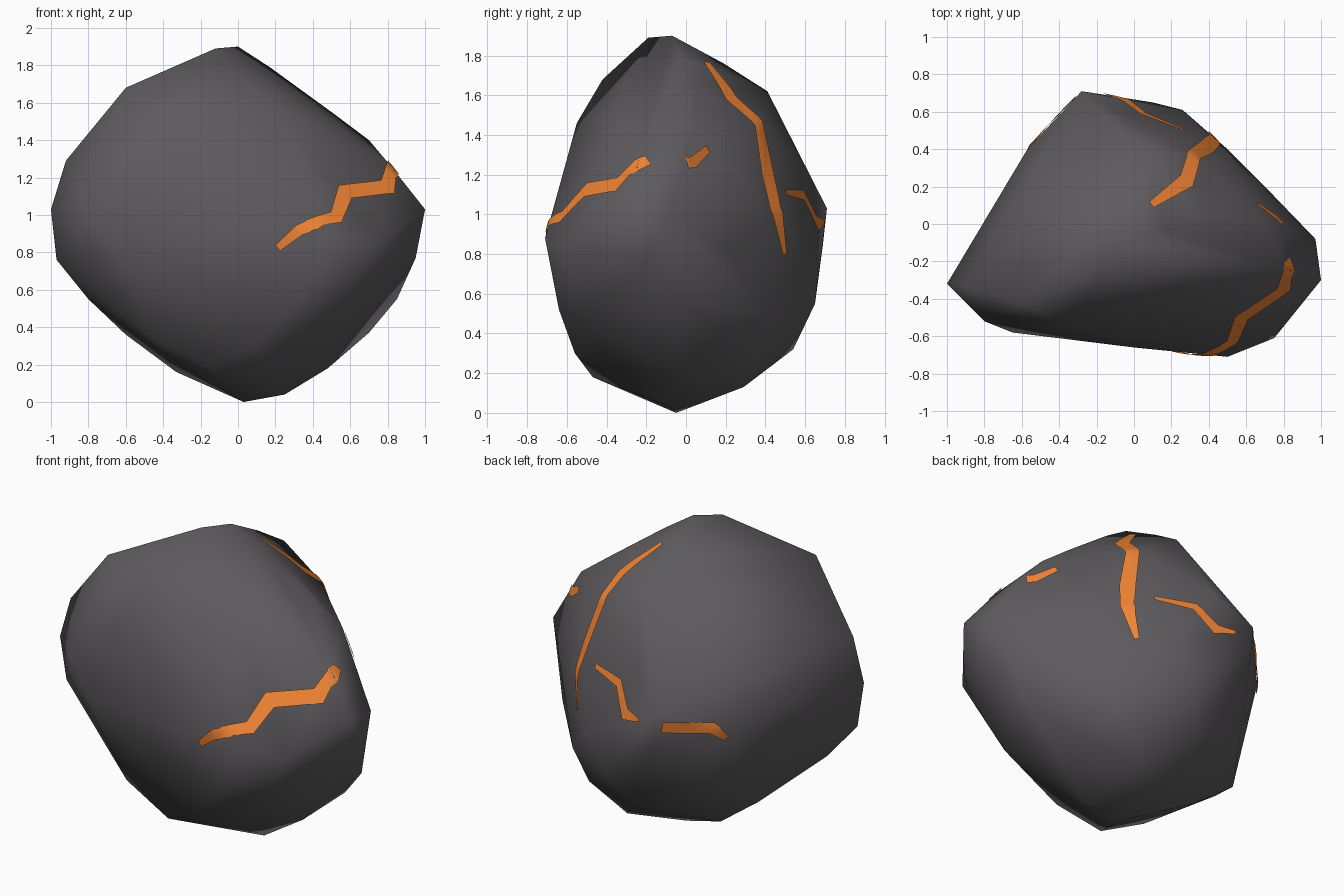
import bpy, bmesh
from mathutils import Vector
from mathutils.bvhtree import BVHTree

if "Cube" in bpy.data.objects:
    bpy.data.objects.remove(bpy.data.objects["Cube"])


def material(name, color):
    m = bpy.data.materials.new(name)
    m.diffuse_color = (*color, 1)
    m.use_nodes = True
    m.node_tree.nodes["Principled BSDF"].inputs["Base Color"].default_value = m.diffuse_color
    return m


def add_object(name, bm, mat):
    me = bpy.data.meshes.new(name)
    bm.to_mesh(me)
    me.materials.append(mat)
    for p in me.polygons:
        p.use_smooth = True
    ob = bpy.data.objects.new(name, me)
    bpy.context.collection.objects.link(ob)
    return ob


stone = material("dark_stone", (0.112, 0.105, 0.112))
ember = material("glowing_orange", (0.87, 0.23, 0.035))

# Boulder: convex hull of the main corners, from the peak down to the foot
corners = [
    (0, -.07, 1.9), (-.12, -.19, 1.89), (-.6, -.42, 1.68), (.17, -.03, 1.79),
    (.03, .41, 1.62), (.35, .04, 1.65), (.5, .02, 1.55), (.7, .03, 1.4),
    (0, .19, 1.76), (.25, -.38, 1.5),
    (.31, .37, 1.46), (-.36, -.55, 1.46), (-.92, -.33, 1.29), (-.1, .6, 1.22),
    (.81, -.24, 1.27), (-1, -.32, 1.03), (-.8, -.52, 1.0), (1, -.3, 1.03),
    (.97, -.08, 1.0), (.4, .48, 1.0), (-.28, .71, 1.03), (0, -.66, 1.0),
    (.5, -.71, .88), (.75, -.61, .85), (-.97, -.3, .76), (-.65, -.58, .85),
    (.26, .61, .75), (-.57, .4, .9), (.7, .2, .83), (-.28, .69, .85),
    (.95, -.2, .77), (.85, 0, .55), (.3, -.64, .52), (-.8, -.25, .55),
    (.1, .65, .55), (.5, .4, .5), (-.4, .45, .48), (.55, -.48, .45),
    (-.6, .15, .36), (.7, .05, .37), (-.45, -.45, .33), (.1, -.56, .3),
    (0, .54, .32), (.4, .38, .31), (-.15, -.47, .18), (.48, -.05, .18),
    (-.33, .13, .16), (.2, .29, .13), (.25, -.1, .04), (.03, -.05, 0),
]
bm = bmesh.new()
for c in corners:
    bm.verts.new(c)
hull = bmesh.ops.convex_hull(bm, input=bm.verts)
inside = [v for v in hull["geom_interior"] if isinstance(v, bmesh.types.BMVert)]
bmesh.ops.delete(bm, geom=inside, context='VERTS')
bmesh.ops.recalc_face_normals(bm, faces=bm.faces)
tree = BVHTree.FromBMesh(bm)
add_object("boulder", bm, stone)


# Glowing cracks: jagged ribbons wrapped onto the boulder surface
def crack(name, path, widths, steps=8, lift=0.009):
    pts = [Vector(p) for p in path]
    sides = []
    for i, p in enumerate(pts):
        co, n, _, _ = tree.find_nearest(p)
        ins = (p - pts[i - 1]).normalized() if i else Vector()
        out = (pts[i + 1] - p).normalized() if i + 1 < len(pts) else Vector()
        s = (ins + out).cross(n).normalized() * widths[i] / 2
        sides.append((co - s, co, co + s))
    cm = bmesh.new()
    rows = []
    for i in range(len(sides) - 1):
        last = i == len(sides) - 2
        for k in range(steps + last):
            row = []
            for a, b in zip(sides[i], sides[i + 1]):
                co, n, _, _ = tree.find_nearest(a.lerp(b, k / steps))
                row.append(cm.verts.new(co + n * lift))
            rows.append(row)
    for r, s in zip(rows, rows[1:]):
        for j in range(2):
            cm.faces.new((r[j], r[j + 1], s[j + 1], s[j]))
    add_object(name, cm, ember)


crack("front_crack",
      [(.21, -.7, .82), (.33, -.69, .92), (.52, -.62, .98), (.57, -.5, 1.12),
       (.8, -.35, 1.15), (.8, -.19, 1.26)],
      [.04, .06, .08, .1, .1, .06])
crack("right_crack", [(.77, -.02, 1.25), (.75, .03, 1.26), (.66, .11, 1.33)],
      [.06, .06, .04])
crack("back_right_crack",
      [(.1, .11, 1.78), (.28, .23, 1.58), (.32, .37, 1.45), (.4, .42, 1.2),
       (.42, .44, 1.03), (.39, .49, .8)],
      [.04, .09, .08, .09, .08, .03])
crack("back_crack",
      [(.27, .5, 1.11), (.05, .6, 1.1), (-.05, .65, .95), (-.17, .67, .96)],
      [.03, .06, .08, .02])
crack("back_left_crack", [(-.3, .67, .95), (-.5, .46, .92), (-.57, .41, .84)],
      [.07, .07, .04])
